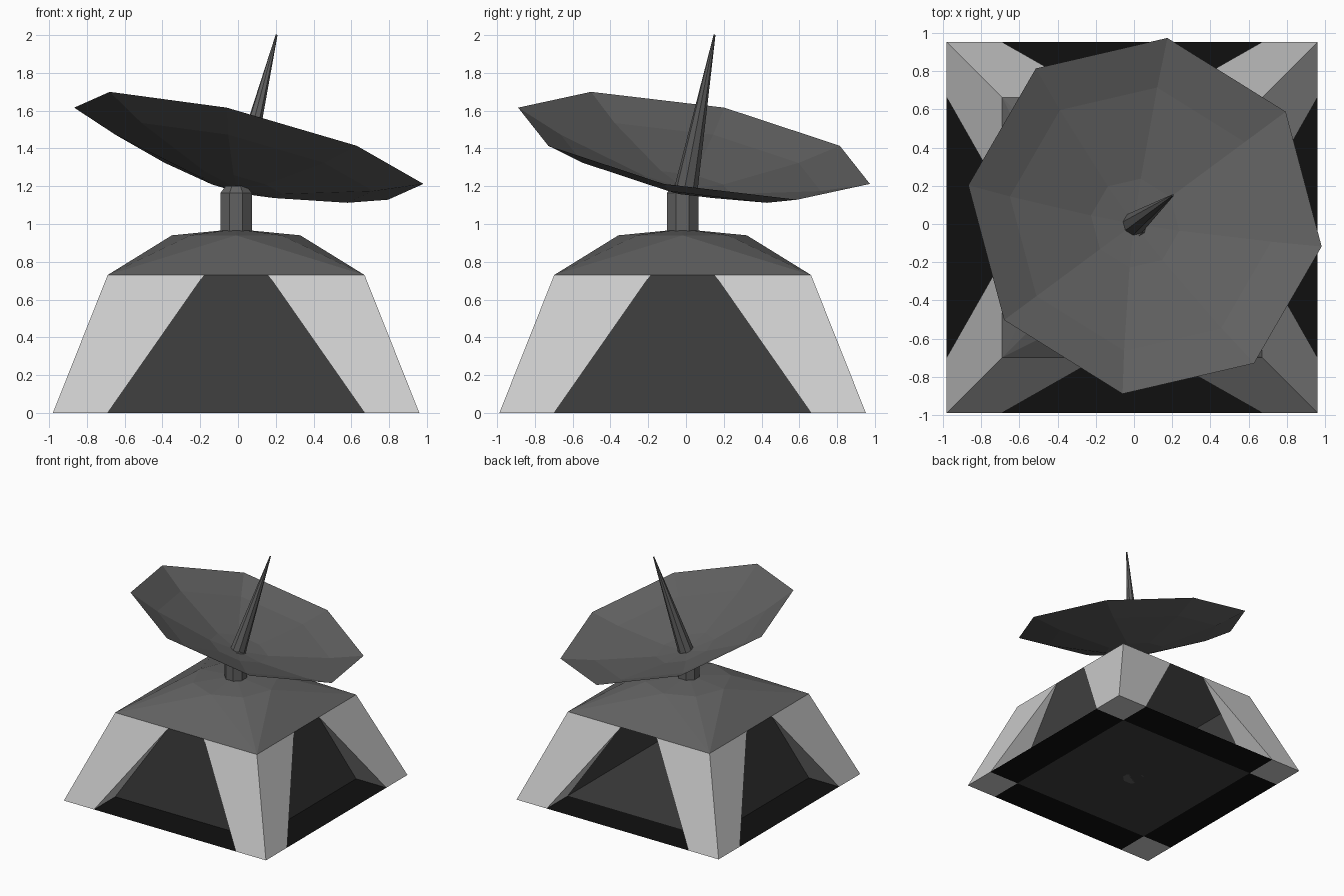
import bpy, bmesh
from math import sin, cos, pi, radians
from mathutils import Vector, Matrix

if "Cube" in bpy.data.objects:
    bpy.data.objects.remove(bpy.data.objects["Cube"])

CX, CY = -0.01, -0.018            # centre of the base
OUT, INN, TOP, H = 0.97, 0.68, 0.17, 0.73


def grey(name, v):
    m = bpy.data.materials.new(name)
    m.diffuse_color = (v, v, v, 1)
    m.use_nodes = True
    m.node_tree.nodes["Principled BSDF"].inputs["Base Color"].default_value = m.diffuse_color
    return m


LIGHT, MID, DARK, BLACK = (grey("light_grey", 0.6), grey("mid_grey", 0.12),
                           grey("dark_grey", 0.05), grey("black", 0.005))


def build(name, verts, faces, mat, offset=(CX, CY, 0), hull=False):
    bm = bmesh.new()
    vs = [bm.verts.new(v) for v in verts]
    if hull:
        bmesh.ops.convex_hull(bm, input=vs)
        bmesh.ops.dissolve_limit(bm, angle_limit=0.01, verts=bm.verts, edges=bm.edges)
    else:
        for f in faces:
            bm.faces.new([vs[i] for i in f])
    bmesh.ops.recalc_face_normals(bm, faces=bm.faces)
    me = bpy.data.meshes.new(name)
    bm.to_mesh(me)
    bm.free()
    me.materials.append(mat)
    ob = bpy.data.objects.new(name, me)
    ob.location = offset
    bpy.context.collection.objects.link(ob)
    return ob


def ring(r, z, n=8, start=0.0):
    return [(r * cos(start + 2 * pi * i / n), r * sin(start + 2 * pi * i / n), z) for i in range(n)]


def lathe(name, profile, mat, n=8, start=0.0, caps=True):
    verts, faces = [], []
    for r, z in profile:
        verts += ring(r, z, n, start)
    for k in range(len(profile) - 1):
        for i in range(n):
            j = (i + 1) % n
            faces.append((k * n + i, k * n + j, (k + 1) * n + j, (k + 1) * n + i))
    if caps:
        faces += [tuple(range(n)), tuple(range(len(verts) - n, len(verts)))]
    return build(name, verts, faces, mat)


# Four splayed corner legs wrapped around the inner chamber
leg_v = [(OUT, OUT, 0), (INN, OUT, 0), (INN, INN, 0), (OUT, INN, 0),
         (INN, INN, H), (TOP, INN, H), (INN, TOP, H)]
leg_f = [(0, 1, 5, 4), (0, 4, 6, 3), (1, 2, 5), (3, 6, 2), (0, 3, 2, 1)]
for sx, a in ((-1, "left"), (1, "right")):
    for sy, b in ((-1, "front"), (1, "back")):
        build(f"{b}_{a}_leg", [(x * sx, y * sy, z) for x, y, z in leg_v], leg_f, LIGHT)

# Floor: black strips between the legs and a dark centre panel
for k in range(4):
    rot = Matrix.Rotation(k * pi / 2, 3, 'Z')
    strip = [(-INN, -OUT, 0), (INN, -OUT, 0), (INN, -INN, 0), (-INN, -INN, 0)]
    build(f"floor_strip_{k + 1}", [rot @ Vector(v) for v in strip], [(0, 1, 2, 3)], BLACK)
square = [(-INN, -INN), (INN, -INN), (INN, INN), (-INN, INN)]
build("floor_panel", [(x, y, 0) for x, y in square], [(0, 1, 2, 3)], DARK)

# Chamber walls, open at the back
build("chamber_walls", [(x, y, z) for z in (0, H) for x, y in square],
      [(0, 1, 5, 4), (1, 2, 6, 5), (3, 0, 4, 7)], DARK)

# Roof: square eaves rising to an octagon, then a shallow cap
build("roof", [(x, y, H) for x, y in square] + ring(0.34, 0.94) + ring(0.085, 0.965),
      None, MID, hull=True)

# Mast
lathe("mast", [(0.09, 0.0), (0.09, 1.165), (0.06, 1.2)], MID, start=pi / 8)

# Tilted faceted dish and its spike
tilt = (Matrix.Translation((0, 0, 1.185)) @ Matrix.Rotation(radians(36.5), 4, 'Z')
        @ Matrix.Rotation(radians(17.3), 4, 'Y'))
dish = lathe("dish", [(0.24, 0.025), (0.71, 0.145), (0.96, 0.24)], MID, caps=False)
hub = build("dish_centre", [(0, 0, 0)] + ring(0.24, 0.025),
            [(0, i + 1, (i + 1) % 8 + 1) for i in range(8)], MID)
spike = lathe("antenna_spike", [(0.062, 0.01), (0.005, 0.855)], MID)
for ob in (dish, hub, spike):
    ob.matrix_world = tilt
